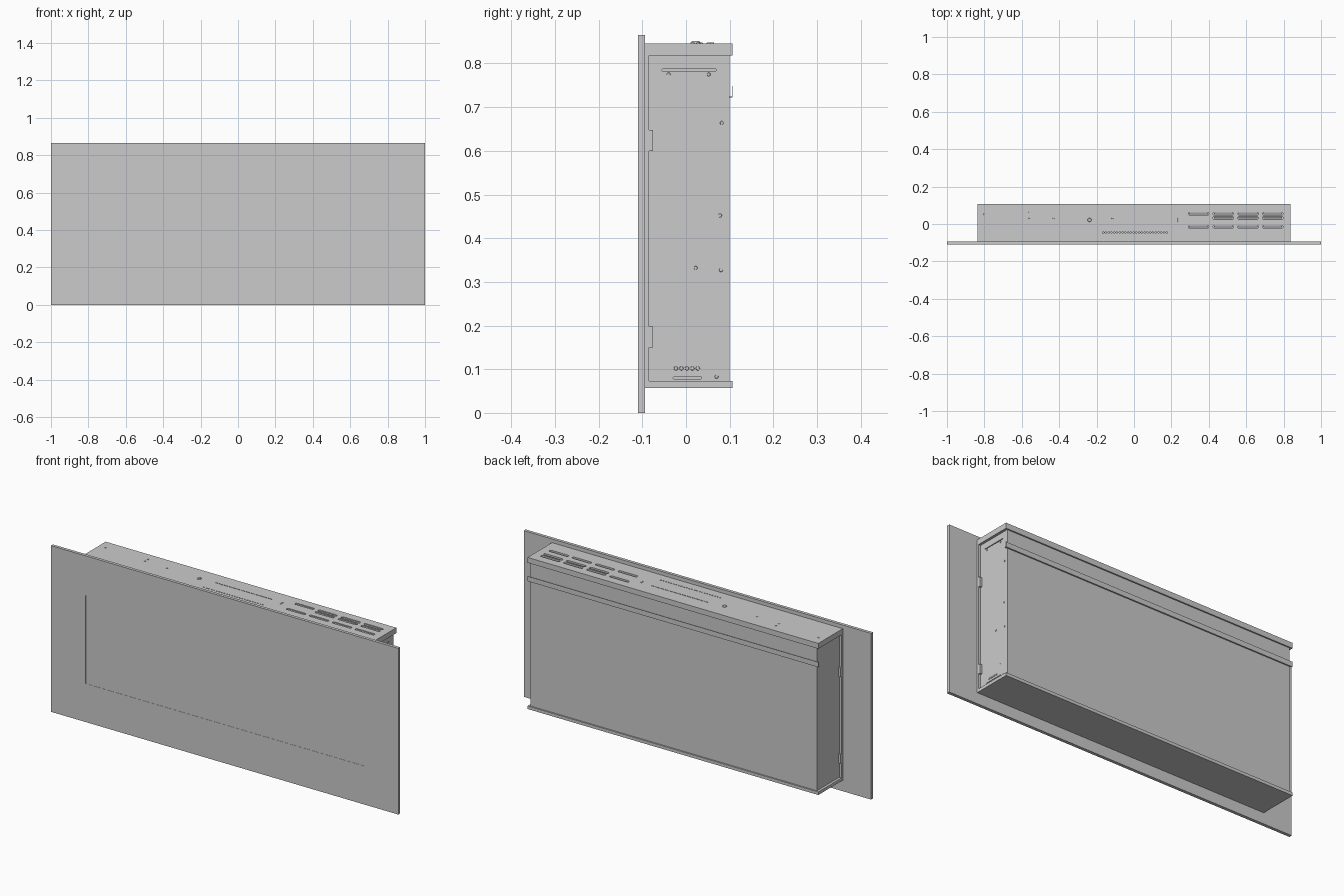
import bpy, bmesh, math
from mathutils import Matrix, Vector

if "Cube" in bpy.data.objects:
    bpy.data.objects.remove(bpy.data.objects["Cube"])


def finish(name, bm, smooth=False):
    bmesh.ops.recalc_face_normals(bm, faces=bm.faces[:])
    me = bpy.data.meshes.new(name)
    bm.to_mesh(me)
    bm.free()
    ob = bpy.data.objects.new(name, me)
    bpy.context.collection.objects.link(ob)
    if smooth:
        bpy.context.view_layer.objects.active = ob
        ob.select_set(True)
        bpy.ops.object.shade_smooth_by_angle(angle=math.radians(35))
        ob.select_set(False)
    return ob


def add_box(bm, x, y, z):
    lo, hi = Vector((x[0], y[0], z[0])), Vector((x[1], y[1], z[1]))
    m = Matrix.Translation((lo + hi) / 2) @ Matrix.Diagonal((*(hi - lo), 1))
    return bmesh.ops.create_cube(bm, size=1, matrix=m)["verts"]


def box(name, x, y, z):
    bm = bmesh.new()
    add_box(bm, x, y, z)
    return finish(name, bm)


def add_disc(bm, loc, r, h, axis="Z", seg=12):
    rot = Matrix.Rotation(math.pi / 2, 4, "Y") if axis == "X" else Matrix()
    bmesh.ops.create_cone(bm, cap_ends=True, segments=seg, radius1=r, radius2=r * 0.8,
                          depth=h, matrix=Matrix.Translation(loc) @ rot)


def add_slot(bm, m, length, width, depth, seg=6):
    """Stadium-shaped prism, long along local x, centred on matrix m."""
    r, pts = width / 2, []
    for s, a0 in ((1, -math.pi / 2), (-1, math.pi / 2)):
        for i in range(seg + 1):
            a = a0 + math.pi * i / seg
            pts.append((s * (length / 2 - r) + r * math.cos(a), r * math.sin(a)))
    lower = [bm.verts.new(m @ Vector((u, v, -depth / 2))) for u, v in pts]
    f = bm.faces.new(lower)
    ext = bmesh.ops.extrude_face_region(bm, geom=[f])["geom"]
    up = m.to_3x3() @ Vector((0, 0, depth))
    bmesh.ops.translate(bm, vec=up, verts=[g for g in ext if isinstance(g, bmesh.types.BMVert)])


def cut(target, cutter):
    mod = target.modifiers.new("cut", "BOOLEAN")
    mod.operation, mod.object, mod.solver = "DIFFERENCE", cutter, "EXACT"
    deps = bpy.context.evaluated_depsgraph_get()
    target.data = bpy.data.meshes.new_from_object(target.evaluated_get(deps))
    target.modifiers.clear()
    bpy.data.objects.remove(cutter)


# Front panel with a faintly recessed viewing window
bm = bmesh.new()
add_box(bm, (-1, 1), (-0.11, -0.094), (0, 0.865))
panel = finish("front_panel", bm)
cut(panel, box("window_cutter", (-0.8, 0.8), (-0.12, -0.109), (0.2, 0.66)))

# Casing, narrower than its top and bottom trays
W, S = 0.837, 0.824
casing = box("casing", (-S, S), (-0.094, 0.1), (0.065, 0.83))
box("bottom_tray", (-W, W), (-0.094, 0.107), (0.057, 0.073))
top = box("top_tray", (-W, W), (-0.094, 0.107), (0.818, 0.846))

# Vent slots and a row of small holes in the top
bm = bmesh.new()
for y, cols in ((0.055, (0.345, 0.477, 0.61, 0.742)), (0.032, (0.477, 0.61, 0.742)),
                (-0.015, (0.345, 0.477, 0.61, 0.742))):
    for x in cols:
        add_slot(bm, Matrix.Translation((x, y, 0.845)), 0.11, 0.015, 0.03)
for i in range(24):
    x = -0.165 + i * 0.0148
    add_slot(bm, Matrix.Translation((x, -0.045, 0.845)), 0.009, 0.006, 0.02, 3)
cut(top, finish("vent_cutter", bm))

# Slanted louvre blades inside the vents
bm = bmesh.new()
for y, cols in ((0.055, 4), (0.032, 3), (-0.015, 4)):
    for i in range(cols):
        x = 0.742 - i * 0.1325
        vs = add_box(bm, (x - 0.05, x + 0.05), (y - 0.007, y + 0.007), (0.8365, 0.8385))
        bmesh.ops.rotate(bm, verts=vs, cent=(x, y, 0.8375),
                         matrix=Matrix.Rotation(math.radians(25), 3, "X"))
finish("vent_louvres", bm)

# Thin raised seam, knob and screws on the top
box("top_seam", (-0.15, 0.18), (0.0285, 0.0315), (0.845, 0.8475))
bm = bmesh.new()
add_disc(bm, (-0.238, 0.022, 0.848), 0.011, 0.006, seg=20)
finish("top_knob", bm, True)
bm = bmesh.new()
for x, y in ((-0.8, 0.052), (-0.56, 0.06), (-0.56, 0.034), (-0.43, 0.03), (-0.115, 0.03),
             (0.125, 0.03), (0.237, 0.028), (0.237, 0.015)):
    add_disc(bm, (x, y, 0.8465), 0.005, 0.003)
finish("top_screws", bm, True)

# Front side flanges with hanging tabs, both sides
bm = bmesh.new()
for s in (-1, 1):
    xs = sorted((s * (S - 0.005), s * W))
    add_box(bm, xs, (-0.094, -0.085), (0.07, 0.82))
    for z in (0.15, 0.6):
        add_box(bm, xs, (-0.086, -0.076), (z, z + 0.048))
finish("side_flanges", bm)

# Hanging rail across the back
bm = bmesh.new()
add_box(bm, (-W, W), (0.098, 0.107), (0.722, 0.7245))
add_box(bm, (-W, W), (0.1055, 0.107), (0.722, 0.748))
finish("wall_rail", bm)

# Right side: upper slot, access plate outline and cable slot cut into the casing
SIDE = Matrix(((0, 0, 1), (1, 0, 0), (0, 1, 0))).to_4x4()
def side(y, z):
    return Matrix.Translation((S, y, z)) @ SIDE
bm = bmesh.new()
add_slot(bm, side(0.007, 0.785), 0.125, 0.004, 0.02)
add_slot(bm, side(0.003, 0.08), 0.065, 0.006, 0.02)
cut(casing, finish("side_cutter", bm))

bm = bmesh.new()
vs = add_box(bm, (S - 0.002, S + 0.002), (-0.051, 0.057), (0.087, 0.147))
bmesh.ops.bevel(bm, geom=[e for e in bm.edges if abs(e.verts[0].co.x - e.verts[1].co.x) > 0.001],
                offset=0.004, segments=3, affect="EDGES")
finish("access_plate", bm)

bm = bmesh.new()
for y, z in ((-0.04, 0.775), (0.052, 0.775), (0.082, 0.664), (0.078, 0.452),
             (0.022, 0.332), (0.08, 0.327), (0.07, 0.083)):
    add_disc(bm, (S + 0.001, y, z), 0.0045, 0.004, "X")
for i in range(5):
    add_disc(bm, (S + 0.003, -0.023 + i * 0.0125, 0.102), 0.005, 0.004, "X")
finish("side_screws", bm, True)
